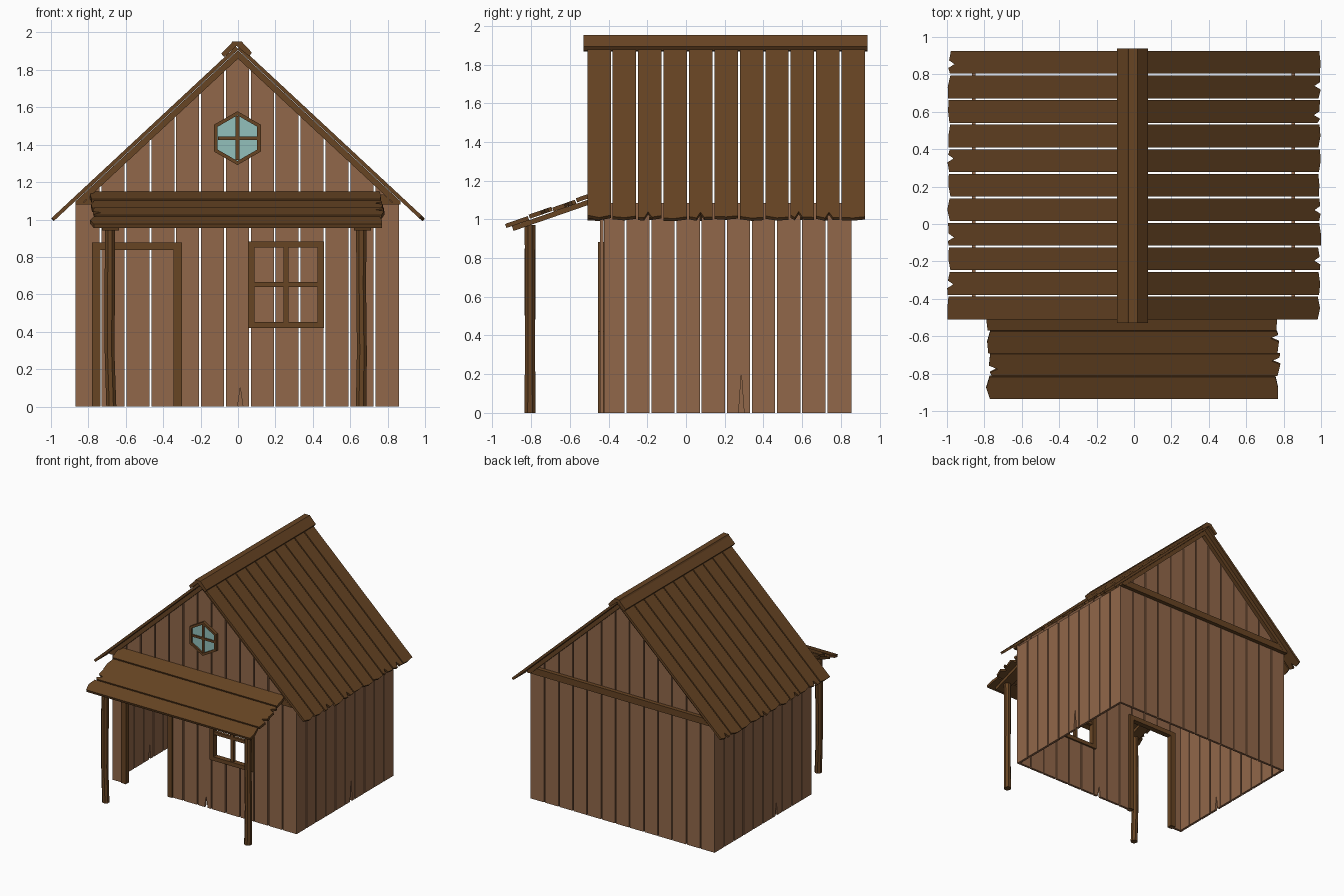
import bpy, bmesh, math, random
from mathutils import Matrix, Vector

if "Cube" in bpy.data.objects:
    bpy.data.objects.remove(bpy.data.objects["Cube"])

random.seed(4)


def material(name, rgb):
    m = bpy.data.materials.new(name)
    m.diffuse_color = (*rgb, 1)
    m.use_nodes = True
    m.node_tree.nodes["Principled BSDF"].inputs["Base Color"].default_value = m.diffuse_color
    return m


WALL = material("weathered wall wood", (0.285, 0.137, 0.068))
TRIM = material("dark roof wood", (0.135, 0.058, 0.017))
GLASS = material("pale teal glass", (0.29, 0.53, 0.50))


def frame(u, v, w, o):
    """Matrix whose local axes are u, v, w, placed at o."""
    m = Matrix((u, v, w)).transposed().to_4x4()
    m.translation = Vector(o)
    return m


def front_plane(y):
    return frame((1, 0, 0), (0, 0, 1), (0, 1, 0), (0, y, 0))


def side_plane(x):
    return frame((0, 1, 0), (0, 0, 1), (1, 0, 0), (x, 0, 0))


def build(name, outlines, depth, mat, matrix):
    """One object made of flat outlines, each extruded by depth along local z."""
    bm = bmesh.new()
    for pts in outlines:
        lo = [bm.verts.new(matrix @ Vector((u, v, 0))) for u, v in pts]
        hi = [bm.verts.new(matrix @ Vector((u, v, depth))) for u, v in pts]
        bm.faces.new(lo)
        bm.faces.new(hi)
        n = len(pts)
        for i in range(n):
            j = (i + 1) % n
            bm.faces.new((lo[i], lo[j], hi[j], hi[i]))
    bmesh.ops.recalc_face_normals(bm, faces=bm.faces)
    me = bpy.data.meshes.new(name)
    bm.to_mesh(me)
    bm.free()
    me.materials.append(mat)
    ob = bpy.data.objects.new(name, me)
    bpy.context.collection.objects.link(ob)
    return ob


def rect(u0, u1, v0, v1):
    return [(u0, v0), (u1, v0), (u1, v1), (u0, v1)]


def ragged_end(u, v0, v1, d, notch):
    """Broken board end at u running v0 to v1; d (+1/-1) points outward."""
    pts = [(u - d * random.uniform(0, .02), v0)]
    if notch:
        m = v0 + (v1 - v0) * random.uniform(.3, .7)
        k = .02 if v1 > v0 else -.02
        pts += [(u, m - k), (u - d * .045, m), (u - d * .005, m + k)]
    else:
        pts.append((u, (v0 + v1) / 2))
    return pts + [(u - d * random.uniform(0, .02), v1)]


SLOPE = .93


def gable(x, top=1.90):
    return top - SLOPE * abs(x)


# ---- Walls of upright boards ----
def boards(start, end, n, top, cracks):
    out, w, g = [], (end - start) / n, .005
    for i in range(n):
        a, b = start + i * w + g, start + (i + 1) * w - g
        if i == 0:
            a -= g
        if i == n - 1:
            b += g
        pts = [(a, 0)]
        if i in cracks:
            m = (a + b) / 2 + .015
            pts += [(m - .014, 0), (m, cracks[i]), (m + .014, 0)]
        pts += [(b, 0), (b, top(b))]
        if a < 0 < b:
            pts.append((0, top(0)))
        out.append(pts + [(a, top(a))])
    return out


front = build("front_wall", boards(-.868, .862, 13, gable, {6: .1}), .02, WALL, front_plane(-.445))
build("back_wall", boards(-.868, .862, 13, gable, {}), .02, WALL, front_plane(.835))
for name, x, cracks in (("left_wall", -.867, {3: .12}), ("right_wall", .842, {5: .2})):
    sides = boards(-.443, .855, 10, lambda y: 1.085, cracks)
    sides[0] = rect(-.424, -.318, 0, 1.085)
    sides[-1] = rect(.730, .834, 0, 1.085)
    build(name, sides, .02, WALL, side_plane(x))

# Door and window openings
cutter = build("opening_cutter", [rect(-.75, -.33, -.1, .85), rect(.07, .445, .44, .865)],
               .2, WALL, front_plane(-.53))
cutter.hide_render = True
cutter.hide_viewport = True
cutter.display_type = 'WIRE'
mod = front.modifiers.new("openings", 'BOOLEAN')
mod.object = cutter
mod.operation = 'DIFFERENCE'
mod.solver = 'EXACT'

# ---- Door and window frames ----
build("door_frame", [rect(-.78, -.735, 0, .877), rect(-.345, -.30, 0, .877),
                     rect(-.735, -.345, .838, .877)], .045, TRIM, front_plane(-.455))
build("window_frame", [rect(.053, .088, .42, .882), rect(.425, .46, .42, .882),
                       rect(.088, .425, .42, .453), rect(.088, .425, .85, .882)],
      .045, TRIM, front_plane(-.455))
build("window_bars", [rect(.243, .27, .453, .85), rect(.088, .243, .638, .665),
                      rect(.27, .425, .638, .665)], .025, TRIM, front_plane(-.447))


# ---- Hexagonal gable window ----
def hexagon(r, k):
    a = math.radians(30 + 60 * k)
    return (r * math.cos(a) - .003, 1.435 + r * math.sin(a))


build("gable_window_frame", [[hexagon(.144, k), hexagon(.144, k + 1), hexagon(.122, k + 1), hexagon(.122, k)]
                             for k in range(6)], .03, TRIM, front_plane(-.470))
build("gable_window_glass", [[hexagon(.124, k) for k in range(6)]], .009, GLASS, front_plane(-.456))
build("gable_window_bars", [rect(-.013, .007, 1.317, 1.553), rect(-.107, .101, 1.426, 1.444)],
      .02, TRIM, front_plane(-.466))

# ---- Gable trim, front and back ----
for name, y in (("front", -.48), ("back", .856)):
    rafters = [[(0, 1.905), (s * .87, 1.096), (s * .87, 1.08), (s * .839, 1.08), (0, 1.86)]
               for s in (-1, 1)]
    build(name + "_gable_rafters", rafters, .034, TRIM, front_plane(y))
    build(name + "_gable_beam", [[(-.838, 1.08), (.838, 1.08), (.778, 1.135), (-.778, 1.135)]],
          .034, TRIM, front_plane(y))

# ---- Main roof ----
A = math.atan(SLOPE)
LENGTH = 1 / math.cos(A)
Y0, Y1, N = -.515, .93, 11
W = (Y1 - Y0) / N
for name, s, notched in (("left", -1, (1, 3, 6, 10)), ("right", 1, (2, 4, 8, 9))):
    m = frame((s * math.cos(A), 0, -math.sin(A)), (0, 1, 0),
              (-s * math.sin(A), 0, -math.cos(A)), (0, 0, 1.935))
    planks = []
    for i in range(N):
        a, b = Y0 + i * W + .005, Y0 + (i + 1) * W - .005
        end = LENGTH - random.uniform(0, .012)
        planks.append([(.015, a)] + ragged_end(end, a, b, 1, i in notched) + [(.015, b)])
    build(name + "_roof_planks", planks, .02, TRIM, m)

# Ridge cap: two boards meeting over the peak
build("ridge_cap", [
    [(-.09, 1.888), (-.037, 1.940), (-.030, 1.953), (-.008, 1.953), (-.008, 1.928), (-.074, 1.868)],
    [(-.008, 1.953), (.018, 1.953), (.074, 1.893), (.060, 1.872), (-.008, 1.928)]],
    1.468, TRIM, front_plane(-.53))

# ---- Porch roof ----
B = math.atan(.347)
UP = (0, math.cos(B), math.sin(B))
DOWN = (0, math.sin(B), -math.cos(B))
spans = [(-.79, .77), (-.775, .782), (-.785, .775), (-.79, .765)]
for i, (x0, x1) in enumerate(spans):
    a, b = i * .129, i * .129 + .124
    pts = ragged_end(x1, a, b, 1, i in (1, 2)) + ragged_end(x0, b, a, -1, i == 1)
    lift = .006 if i % 2 else 0
    build(f"porch_roof_plank_{i + 1}", [pts], .022, TRIM,
          frame((1, 0, 0), UP, DOWN, (0, -.935, .976 + lift)))
build("porch_rafters", [rect(x - .045, x + .045, .03, .50) for x in (-.682, .665)],
      .026, TRIM, frame((1, 0, 0), UP, DOWN, (0, -.928, .955)))

# ---- Porch posts: slightly crooked eight-sided poles ----
for name, x in (("left_porch_post", -.682), ("right_porch_post", .663)):
    bm = bmesh.new()
    rings = []
    for z in (0, .3, .65, .97):
        dx, r = random.uniform(-.005, .005), random.uniform(.028, .031)
        rings.append([bm.verts.new((x + dx + r * math.cos(math.pi * (k + .5) / 4),
                                    -.806 + r * math.sin(math.pi * (k + .5) / 4), z)) for k in range(8)])
    for lo, hi in zip(rings, rings[1:]):
        for k in range(8):
            j = (k + 1) % 8
            bm.faces.new((lo[k], lo[j], hi[j], hi[k]))
    bm.faces.new(rings[0][::-1])
    bm.faces.new(rings[-1])
    me = bpy.data.meshes.new(name)
    bm.to_mesh(me)
    bm.free()
    me.materials.append(TRIM)
    bpy.context.collection.objects.link(bpy.data.objects.new(name, me))
